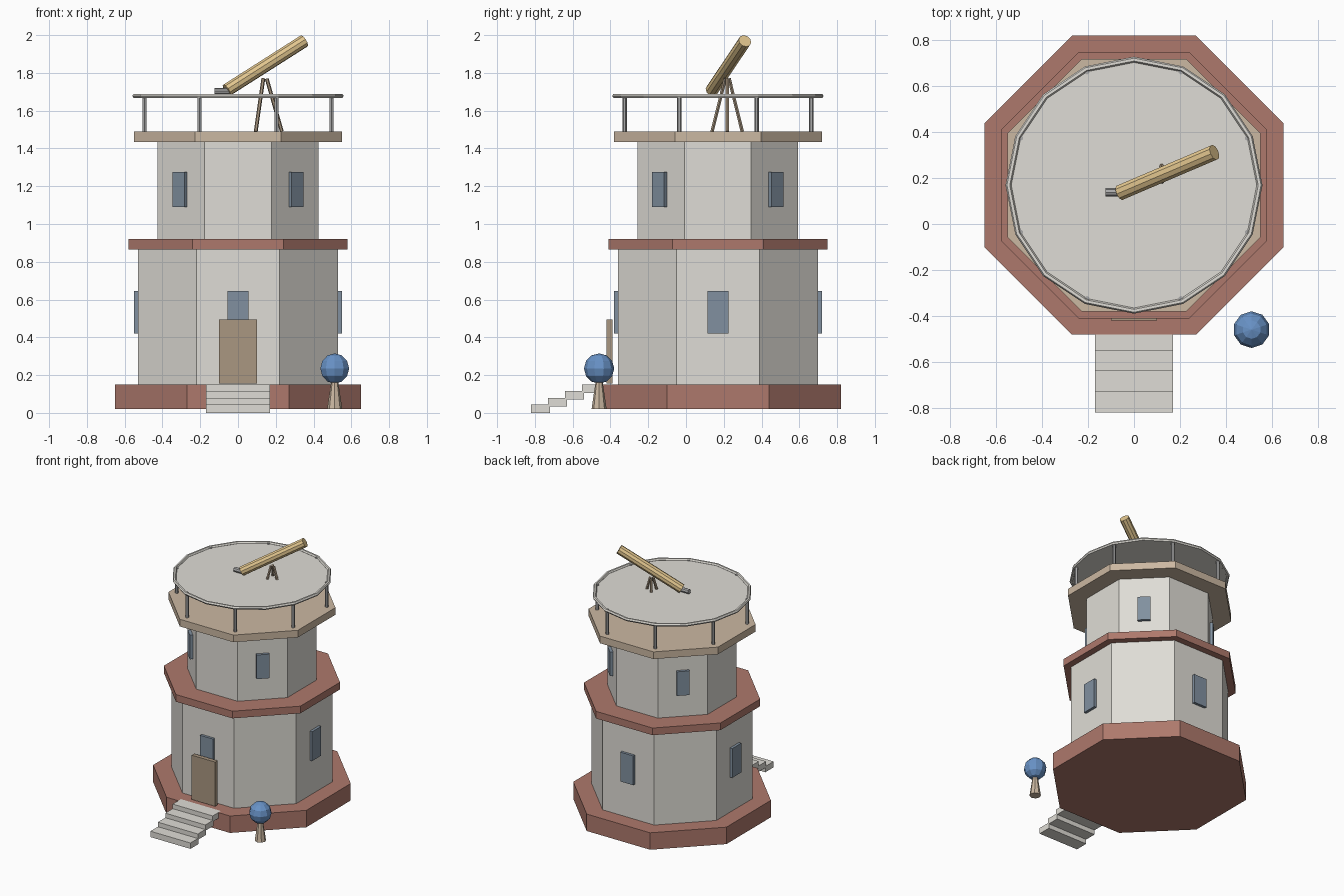
import bpy
from math import pi, cos, sin, radians
from mathutils import Vector

if "Cube" in bpy.data.objects:
    bpy.data.objects.remove(bpy.data.objects["Cube"])

CY = 0.169  # tower axis in y


def mat(name, rgb):
    m = bpy.data.materials.new(name)
    m.diffuse_color = (*rgb, 1)
    m.use_nodes = True
    m.node_tree.nodes["Principled BSDF"].inputs["Base Color"].default_value = m.diffuse_color
    return m


RED = mat("red_brick", (0.42, 0.19, 0.15))
STONE = mat("pale_stone", (0.74, 0.72, 0.67))
TAN = mat("tan_wood", (0.60, 0.48, 0.36))
GLASS = mat("dark_glass", (0.22, 0.28, 0.35))
DOOR = mat("door_wood", (0.40, 0.31, 0.22))
BRASS = mat("brass", (0.78, 0.58, 0.28))
BLUE = mat("blue_globe", (0.14, 0.29, 0.57))
METAL = mat("grey_metal", (0.40, 0.40, 0.40))


def finish(name, m):
    o = bpy.context.object
    o.name = name
    o.data.materials.append(m)
    return o


def octagon(name, apothem, z0, z1, m):
    bpy.ops.mesh.primitive_cylinder_add(vertices=8, radius=apothem / cos(pi / 8),
                                        depth=z1 - z0, location=(0, CY, (z0 + z1) / 2))
    o = finish(name, m)
    # primitive starts on a vertex: turn flats to face the axes
    o.rotation_euler.z = pi / 8
    return o


def box(name, centre, size, m, turn=0):
    bpy.ops.mesh.primitive_cube_add(size=1, location=centre, rotation=(0, 0, turn))
    o = finish(name, m)
    o.scale = size
    return o


def rod(name, a, b, r0, r1, sides, m):
    a, b = Vector(a), Vector(b)
    d = b - a
    bpy.ops.mesh.primitive_cone_add(vertices=sides, radius1=r0, radius2=r1,
                                    depth=d.length, location=(a + b) / 2)
    o = finish(name, m)
    o.rotation_euler = d.to_track_quat('Z', 'Y').to_euler()
    return o


# tower tiers
octagon("base", 0.651, 0.02, 0.15, RED)
octagon("lower_wall", 0.53, 0.15, 0.865, STONE)
octagon("middle_ledge", 0.58, 0.865, 0.92, RED)
octagon("upper_wall", 0.425, 0.92, 1.435, STONE)
octagon("deck", 0.55, 1.435, 1.49, TAN)

# windows: lower on the straight sides, upper on the diagonals
for i in range(4):
    a = i * pi / 2
    box("lower_window", (0.535 * cos(a), CY + 0.535 * sin(a), 0.532),
        (0.03, 0.11, 0.225), GLASS, a)
    a += pi / 4
    box("upper_window", (0.432 * cos(a), CY + 0.432 * sin(a), 1.182),
        (0.03, 0.09, 0.185), GLASS, a)

# door and steps
box("door", (0, -0.405, 0.325), (0.20, 0.03, 0.34), DOOR)
for i in range(4):
    box("step", (0, -0.77 + 0.09 * i, 0.0225 + 0.035 * i), (0.34, 0.10, 0.045), STONE)

# railing: posts, rim and roof disc
for i in range(8):
    a = radians(22.5 + 45 * i)
    x, y = 0.535 * cos(a), CY + 0.535 * sin(a)
    rod("railing_post", (x, y, 1.49), (x, y, 1.682), 0.012, 0.012, 6, METAL)
bpy.ops.mesh.primitive_torus_add(major_segments=16, minor_segments=6, major_radius=0.547,
                                 minor_radius=0.0125, location=(0, CY, 1.678))
finish("railing_rim", STONE)
bpy.ops.mesh.primitive_cylinder_add(vertices=16, radius=0.545, depth=0.006,
                                    location=(0, CY, 1.674))
finish("railing_disc", STONE)

# telescope on its tripod
rod("telescope_tube", (-0.06, 0.137, 1.708), (0.35, 0.312, 1.969), 0.035, 0.035, 10, BRASS)
rod("eyepiece", (-0.125, 0.138, 1.703), (-0.045, 0.138, 1.703), 0.018, 0.018, 8, METAL)
for i in range(3):
    a = i * 2 * pi / 3
    c, s = cos(a), sin(a)
    rod("tripod_leg", (0.14 + 0.092 * c, 0.218 + 0.092 * s, 1.49),
        (0.14 + 0.012 * c, 0.218 + 0.012 * s, 1.77), 0.01, 0.01, 6, DOOR)

# globe on its stand
rod("globe_stand", (0.512, -0.46, 0.02), (0.512, -0.46, 0.17), 0.04, 0.018, 8, TAN)
bpy.ops.mesh.primitive_uv_sphere_add(segments=10, ring_count=6, radius=0.08,
                                     location=(0.512, -0.46, 0.235))
finish("globe", BLUE)
